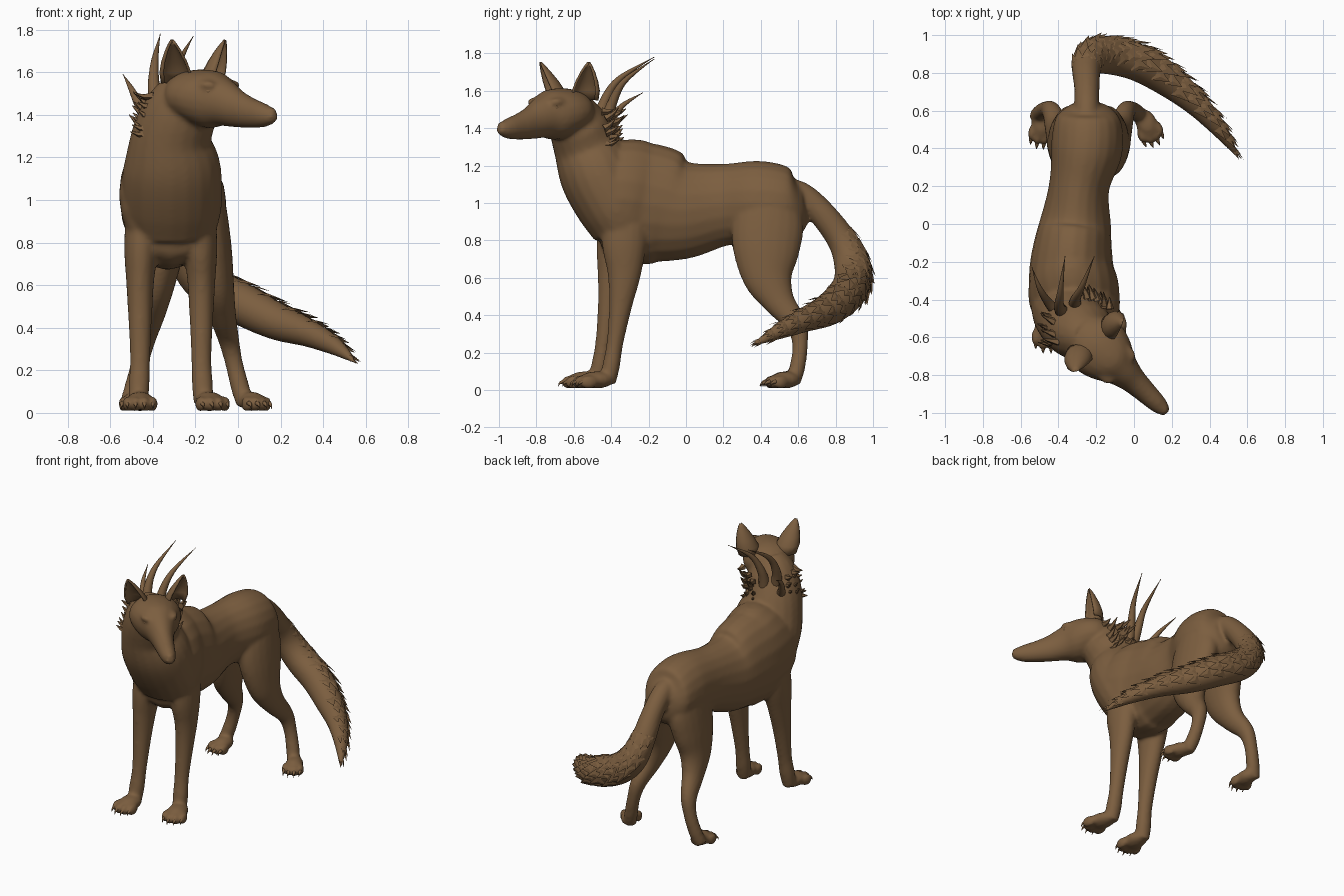
import bpy, bmesh, math, random
from mathutils import Vector, Matrix

random.seed(4)
if "Cube" in bpy.data.objects:
    bpy.data.objects.remove(bpy.data.objects["Cube"], do_unlink=True)

FUR = (0.2, 0.112, 0.05, 1)
fur = bpy.data.materials.new("brown_fur")
fur.use_nodes = True
fur.diffuse_color = FUR
shader = fur.node_tree.nodes["Principled BSDF"]
shader.inputs["Base Color"].default_value = FUR
shader.inputs["Roughness"].default_value = 0.8


def finish(bm, name, smooth=True):
    bmesh.ops.recalc_face_normals(bm, faces=bm.faces)
    for f in bm.faces:
        f.smooth = smooth
    mesh = bpy.data.meshes.new(name)
    bm.to_mesh(mesh)
    bm.free()
    mesh.materials.append(fur)
    ob = bpy.data.objects.new(name, mesh)
    bpy.context.collection.objects.link(ob)
    return ob


def catmull(a, b, c, d, t):
    return [0.5 * (2 * q + (r - p) * t + (2 * p - 5 * q + 4 * r - s) * t * t
            + (3 * q - p - 3 * r + s) * t ** 3) for p, q, r, s in zip(a, b, c, d)]


def loft(bm, secs, ref=(0, 0, 1), sides=20, steps=5):
    """Elliptical tube through sections (x, y, z, half width, half height)."""
    ext = [secs[0]] + list(secs) + [secs[-1]]
    pts = [catmull(*ext[i:i + 4], k / steps) for i in range(len(secs) - 1) for k in range(steps)]
    pts.append(secs[-1])
    frames, rings = [], []
    for i, p in enumerate(pts):
        a, b = pts[max(i - 1, 0)], pts[min(i + 1, len(pts) - 1)]
        tan = (Vector(b[:3]) - Vector(a[:3])).normalized()
        side = tan.cross(Vector(ref)).normalized()
        up = side.cross(tan)
        c, rw, rh = Vector(p[:3]), max(p[3], 0.002), max(p[4], 0.002)
        frames.append((c, tan, side, up, rw))
        rings.append([bm.verts.new(c + side * rw * math.cos(u) + up * rh * math.sin(u))
                      for u in (math.tau * k / sides for k in range(sides))])
    for r, s in zip(rings, rings[1:]):
        for k in range(sides):
            bm.faces.new((r[k], r[k - 1], s[k - 1], s[k]))
    bm.faces.new(rings[0])
    bm.faces.new(rings[-1])
    return frames


def spike(bm, points, r, sides=8, steps=4):
    n = len(points) - 1
    secs = [(*p, r * (1 - i / n) ** 0.8, r * (1 - i / n) ** 0.8) for i, p in enumerate(points)]
    loft(bm, secs, (0.13, 0.2, 0.97), sides, steps)


def blob(bm, loc, size, heading=0):
    m = Matrix.Translation(loc) @ Matrix.Rotation(heading, 4, 'Z') @ Matrix.Diagonal((*size, 1))
    bmesh.ops.create_uvsphere(bm, u_segments=16, v_segments=10, radius=1, matrix=m)


body = bmesh.new()
claws = bmesh.new()

# Torso, from rump to chest
loft(body, [(-.245, .63, 1.0, .09, .1), (-.245, .56, .99, .17, .19), (-.25, .4, 1.0, .19, .225),
            (-.29, .2, .99, .16, .22), (-.31, 0, .965, .19, .265), (-.325, -.13, .985, .21, .315),
            (-.33, -.24, 1.0, .225, .325), (-.32, -.34, 1.02, .24, .325),
            (-.315, -.43, 1.03, .235, .28), (-.31, -.5, 1.03, .19, .17)], steps=8)
# Neck and breast
loft(body, [(-.31, -.33, .86, .21, .17), (-.31, -.38, .98, .235, .2), (-.31, -.47, 1.15, .23, .205),
            (-.31, -.53, 1.3, .19, .18), (-.26, -.58, 1.43, .17, .155), (-.21, -.6, 1.51, .13, .11)],
     (0, 1, 0), steps=8)
# Withers behind the neck
blob(body, (-.33, -.28, 1.24), (.13, .16, .1))

# Head, turned to its left
FWD, OUT = Vector((.72, -.69, 0)), Vector((.69, .72, 0))


def head_point(t, lateral, z):
    return Vector((-.19, -.65, z)) + FWD * t + OUT * lateral


loft(body, [(*head_point(t, 0, z), w, h) for t, z, w, h in (
    (-.14, 1.49, .09, .08), (-.06, 1.49, .155, .115), (.02, 1.485, .165, .13), (.1, 1.47, .14, .135),
    (.17, 1.455, .1, .112), (.25, 1.43, .073, .09), (.34, 1.41, .06, .073), (.43, 1.398, .05, .057),
    (.48, 1.397, .037, .04), (.505, 1.404, .02, .022))])
turn = math.atan2(FWD.y, FWD.x)
blob(body, head_point(.48, 0, 1.417), (.028, .028, .02), turn)
for s in (-1, 1):
    blob(body, head_point(.13, s * .085, 1.54), (.06, .035, .025), turn)

# Front legs
LEGS = []
for cx, s, lean in ((-.172, 1, 0), (-.46, -1, -.06)):
    loft(body, [(cx + s * dx, y + lean * k, z, w, h) for dx, y, z, w, h, k in (
        (-.015, -.32, .98, .08, .13, 0), (-.005, -.33, .78, .08, .12, .5), (0, -.33, .62, .066, .09, .9),
        (0, -.35, .45, .056, .062, 1), (0, -.38, .25, .047, .045, 1), (.005, -.4, .13, .05, .047, 1),
        (.01, -.42, .04, .045, .045, 1))], (0, 1, 0))
LEGS += [((-.15, -.42), (.26, -.97), 1), ((-.46, -.48), (0, -1), 1)]

# Hind legs
for s in (-1, 1):
    loft(body, [(-.24 + s * dx, y, z, w, h) for dx, y, z, w, h in (
        (.07, .46, 1.05, .1, .14), (.09, .44, .9, .105, .19), (.115, .43, .75, .098, .18),
        (.14, .44, .6, .082, .135), (.165, .5, .47, .065, .085), (.195, .59, .35, .05, .058),
        (.22, .61, .24, .042, .042), (.25, .595, .12, .044, .042), (.275, .57, .04, .042, .042))], (0, 1, 0))
LEGS += [((.045, .58), (.4, -.91), .86), ((-.48, .58), (-.1, -1), .86)]

# Paws with toes and claws
for heel, d, k in LEGS:
    d = Vector((*d, 0)).normalized()
    side = Vector((-d.y, d.x, 0))
    base = Vector((*heel, 0))
    ang = math.atan2(d.y, d.x)
    blob(body, base + d * .06 * k + Vector((0, 0, .054)), (.095 * k, .066 * k, .046), ang)
    for lat in (-.06, -.021, .021, .06):
        reach = .155 - abs(lat) * .6
        toe = base + (d * reach + side * lat) * k
        blob(body, toe + Vector((0, 0, .042)), (.05 * k, .023 * k, .037), ang)
        spike(claws, [toe + d * .03 + Vector((0, 0, .045)), toe + d * .05 + Vector((0, 0, .038)),
                      toe + d * .062 + Vector((0, 0, .02))], .012)

# Tail sweeping round to the left
tail = loft(body, [(-.25, .52, 1.08, .06, .06), (-.25, .62, 1.04, .065, .07), (-.25, .73, .94, .068, .072),
                   (-.25, .835, .8, .08, .08), (-.21, .885, .68, .095, .095), (-.12, .89, .585, .1, .1),
                   (.02, .855, .51, .1, .1), (.18, .76, .43, .088, .088), (.33, .635, .375, .066, .066),
                   (.46, .49, .31, .042, .042), (.56, .34, .23, .005, .005)], (.1, .8, .6))

ob = finish(body, "body")
remesh = ob.modifiers.new("fuse", 'REMESH')
remesh.mode = 'VOXEL'
remesh.voxel_size = .0115
remesh.use_smooth_shade = True
relax = ob.modifiers.new("relax", 'SMOOTH')
relax.factor, relax.iterations = .5, 8
finish(claws, "claws")

# Overlapping scales on the outer side of the tail
scales = bmesh.new()
for i in range(14, len(tail) - 1, 2):
    c, tan, side, up, r = tail[i]
    for row in range(-2, 3):
        u = math.pi / 2 + (row + .5 * (i // 2 % 2) - .25) * .5 + random.uniform(-.1, .1)
        n = side * math.cos(u) + up * math.sin(u)
        w = n.cross(tan) * r * .42
        p = c + n * r * .95
        length = (.05 + r * .55) * random.uniform(.85, 1.2)
        l, rt = scales.verts.new(p - w), scales.verts.new(p + w)
        ridge = scales.verts.new(p + n * r * .14 + tan * length * .35)
        tip = scales.verts.new(p + n * r * .2 + tan * length)
        for f in ((l, ridge, tip), (ridge, rt, tip), (l, tip, rt), (l, rt, ridge)):
            scales.faces.new(f)
finish(scales, "tail_scales", False)

# Cupped ears
for name, base, tip, facing in (("right_ear", (-.29, -.69, 1.55), (-.31, -.78, 1.75), (.25, -1, 0)),
                                ("left_ear", (-.115, -.54, 1.55), (-.06, -.52, 1.75), (1, -.35, 0))):
    bm = bmesh.new()
    base, tip, f = Vector(base), Vector(tip), Vector(facing).normalized()
    side = f.cross(Vector((0, 0, 1)))
    rows = []
    for h, r in ((0, .068), (.25, .07), (.5, .056), (.75, .034), (.9, .017), (1, .003)):
        rows.append([bm.verts.new(base.lerp(tip, h) + side * r * math.sin(a) - f * r * .85 * math.cos(a))
                     for a in (math.radians(-110 + 22 * k) for k in range(11))])
    for p, q in zip(rows, rows[1:]):
        for k in range(10):
            bm.faces.new((p[k], p[k + 1], q[k + 1], q[k]))
    ear = finish(bm, name)
    shell = ear.modifiers.new("thickness", 'SOLIDIFY')
    shell.thickness, shell.offset = .012, 0

# Eyes
for name, s in (("right_eye", -1), ("left_eye", 1)):
    bm = bmesh.new()
    blob(bm, head_point(.15, s * .088, 1.512), (.024, .018, .015), turn)
    finish(bm, name)

# Swept-back horns on the nape
for name, pts, r in (
        ("right_horn", [(-.37, -.47, 1.4), (-.395, -.44, 1.53), (-.39, -.36, 1.66), (-.365, -.17, 1.78)], .04),
        ("left_horn", [(-.31, -.43, 1.4), (-.31, -.4, 1.52), (-.275, -.33, 1.65), (-.21, -.17, 1.77)], .038),
        ("side_horn", [(-.4, -.47, 1.36), (-.45, -.42, 1.42), (-.5, -.34, 1.52), (-.54, -.23, 1.59)], .034)):
    bm = bmesh.new()
    spike(bm, pts, r, 12, 6)
    finish(bm, name)

# Ruff of tufts on both sides of the neck
for name, mid in (("right_ruff", math.atan2(-.2, -.95)), ("left_ruff", math.atan2(.85, .5))):
    bm = bmesh.new()
    for k in range(15):
        a = mid + random.uniform(-.5, .5)
        z = 1.31 + .18 * k / 14
        out = Vector((math.cos(a), math.sin(a), 0))
        p = Vector((-.29 + (z - 1.31) * .2, -.55, z)) + out * .16
        way = (out * .45 - FWD * .5 + Vector((0, 0, random.uniform(-.1, .5)))).normalized()
        size = random.uniform(.06, .09)
        spike(bm, [p, p + way * size * .5, p + way * size + Vector((0, 0, .015))], .023, 5, 1)
    finish(bm, name, False)
